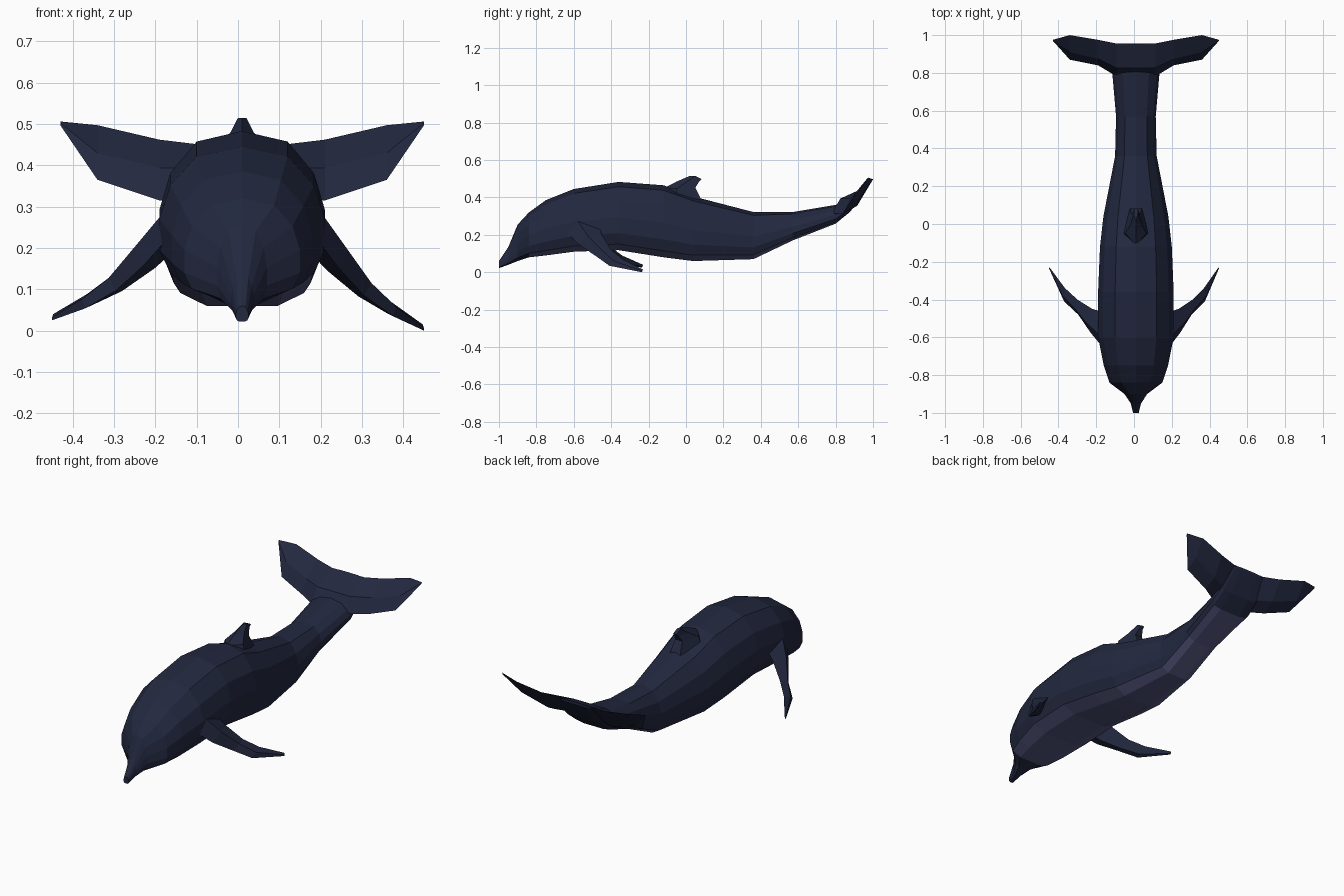
import bpy, bmesh

if "Cube" in bpy.data.objects:
    bpy.data.objects.remove(bpy.data.objects["Cube"])

CX = 0.01  # the body sits slightly off the centre line


def material(name, rgb):
    m = bpy.data.materials.new(name)
    m.diffuse_color = (*rgb, 1)
    m.use_nodes = True
    m.node_tree.nodes["Principled BSDF"].inputs["Base Color"].default_value = m.diffuse_color
    return m


DARK = material("dark_skin", (0.016, 0.021, 0.05))
PALE = material("pale_belly", (0.085, 0.09, 0.2))


def loft(name, rings, belly=()):
    """Skin a list of equal-length rings; faces whose column is in belly are pale."""
    bm = bmesh.new()
    vs = [[bm.verts.new(p) for p in r] for r in rings]
    n = len(rings[0])
    for i in range(len(vs) - 1):
        for j in range(n):
            k = (j + 1) % n
            f = bm.faces.new((vs[i][j], vs[i][k], vs[i + 1][k], vs[i + 1][j]))
            f.material_index = int(j in belly and 3 <= i <= 10)
    bm.faces.new(vs[0])
    bm.faces.new(vs[-1])
    bmesh.ops.recalc_face_normals(bm, faces=bm.faces)
    me = bpy.data.meshes.new(name)
    bm.to_mesh(me)
    bm.free()
    me.materials.append(DARK)
    me.materials.append(PALE)
    ob = bpy.data.objects.new(name, me)
    bpy.context.collection.objects.link(ob)
    return ob


# Body: y, half width, bottom z, top z
stations = [
    (-1.0, .015, .022, .06), (-.95, .027, .04, .135), (-.9, .06, .06, .255),
    (-.84, .14, .08, .32), (-.75, .17, .09, .385), (-.6, .2, .11, .445),
    (-.36, .2, .118, .483), (-.12, .19, .08, .465), (.04, .172, .06, .405),
    (.36, .11, .07, .322), (.57, .105, .17, .322), (.8, .125, .26, .36),
    (.88, .12, .325, .39), (.955, .1, .44, .452)]
half = [(.5, 0), (.87, .09), (1, .25), (1, .48), (.87, .72), (.55, .93)]
section = half + [(0, 1)] + [(-x, z) for x, z in reversed(half)]
loft("body", [[(CX + w * a, y, b + (t - b) * c) for a, c in section]
              for y, w, b, t in stations], belly=(0, 11, 12))

# Dorsal fin: z, front y, back y, half width
fin = [(.38, -.15, .09, .085), (.462, -.115, .05, .055),
       (.495, -.05, .07, .028), (.515, .02, .085, .01)]
loft("dorsal_fin", [[(CX, f, z - .01 * (z < .5)), (CX + w, f + (b - f) * .4, z - .015),
                     (CX + w * .4, b, z - .01), (CX - w * .4, b, z - .01),
                     (CX - w, f + (b - f) * .4, z - .015)] if z < .51 else
                    [(CX, f, z), (CX + w, .05, z), (CX + w, b, z - .017),
                     (CX - w, b, z - .017), (CX - w, .05, z)]
                    for z, f, b, w in fin])

# Tail flukes: x, leading y/z, trailing y/z, half thickness
fluke = [(.1, .78, .315, .955, .45, .025), (.2, .84, .315, .975, .462, .02),
         (.35, .87, .365, 1.0, .497, .012), (.44, .97, .497, .975, .506, .002)]


def fluke_ring(s, x, ly, lz, ty, tz, h):
    my, mz = ly * .6 + ty * .4, lz * .6 + tz * .4
    return [(CX + s * x, ly, lz), (CX + s * x, my - h, mz + h),
            (CX + s * x, ty, tz), (CX + s * x, my + h, mz - h)]


loft("tail_flukes", [fluke_ring(-1, *f) for f in reversed(fluke)]
     + [fluke_ring(1, *f) for f in fluke])

# Flippers: leading point, trailing point, half thickness
flipper = [((.17, -.66, .235), (.16, -.47, .27), .03),
           ((.235, -.575, .15), (.225, -.45, .2), .025),
           ((.295, -.48, .085), (.3, -.4, .12), .016),
           ((.365, -.41, .035), (.36, -.34, .07), .009),
           ((.44, -.235, .0), (.437, -.23, .015), .001)]
for side, s, lift in (("right", 1, 0), ("left", -1, .025)):
    rings = []
    for i, (a, b, h) in enumerate(flipper):
        up = lift * i / 4
        mx, my, mz = [(p * .6 + q * .4) for p, q in zip(a, b)]
        pts = [a, (mx + h, my, mz + h), b, (mx - h, my, mz - h)]
        off = CX if s > 0 else CX - .02 * i / 4
        rings.append([(off + s * x, y, z + up) for x, y, z in pts])
    loft(side + "_flipper", rings)
